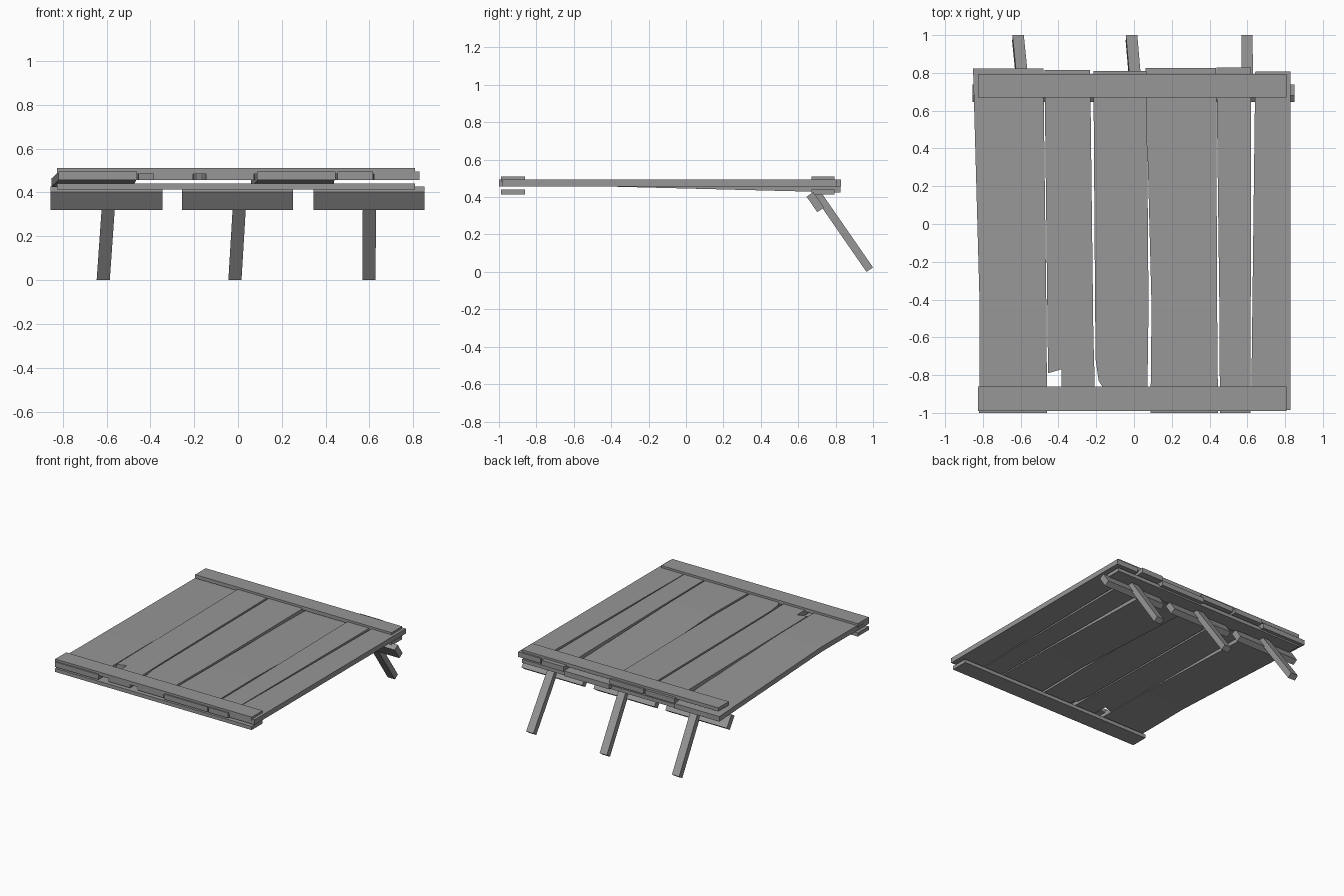
import bpy, bmesh
from mathutils import Vector, Matrix

if "Cube" in bpy.data.objects:
    bpy.data.objects.remove(bpy.data.objects["Cube"])

# Weathered dark grey
wood = bpy.data.materials.new("dark_grey")
wood.diffuse_color = (0.31, 0.31, 0.31, 1)
wood.use_nodes = True
wood.node_tree.nodes["Principled BSDF"].inputs["Base Color"].default_value = wood.diffuse_color
Z0 = 0.457      # underside of the planks
THICK = 0.038


def make_object(name, bm):
    bmesh.ops.recalc_face_normals(bm, faces=bm.faces)
    me = bpy.data.meshes.new(name)
    bm.to_mesh(me)
    bm.free()
    me.materials.append(wood)
    ob = bpy.data.objects.new(name, me)
    bpy.context.collection.objects.link(ob)
    return ob


def slab(name, stations, droop=0.0, bend=-0.44):
    """Plank lofted along y through stations (y, x_left, x_right[, y_right]); sinks behind the bend."""
    bm = bmesh.new()
    y_end = stations[-1][0]
    rings = []
    for y, a, b, *right in stations:
        yr = right[0] if right else y
        z = Z0 - droop * max(0.0, (y - bend) / (y_end - bend))
        rings.append([bm.verts.new(p) for p in
                      ((a, y, z), (b, yr, z), (b, yr, z + THICK), (a, y, z + THICK))])
    for r, s in zip(rings, rings[1:]):
        for i in range(4):
            j = (i + 1) % 4
            bm.faces.new((r[i], r[j], s[j], s[i]))
    bm.faces.new(rings[0])
    bm.faces.new(rings[-1])
    return make_object(name, bm)


def box(name, lo, hi):
    lo, hi = Vector(lo), Vector(hi)
    bm = bmesh.new()
    m = Matrix.Translation((lo + hi) / 2) @ Matrix.Diagonal((*(hi - lo), 1))
    bmesh.ops.create_cube(bm, size=1, matrix=m)
    return make_object(name, bm)


def extrude_profile(name, profile, x0, x1, lean=0.0):
    """Side profile of (y, z) points extruded along x; lean shifts x with height."""
    bm = bmesh.new()
    ends = [[bm.verts.new((x + lean * z, y, z)) for y, z in profile] for x in (x0, x1)]
    n = len(profile)
    for i in range(n):
        j = (i + 1) % n
        bm.faces.new((ends[0][i], ends[0][j], ends[1][j], ends[1][i]))
    for e in ends:
        bm.faces.new(e)
    return make_object(name, bm)


# Six uneven planks, two of them sagging at the back, two with broken front ends
slab("plank_1", [(-1.0, -0.82, -0.46), (-0.44, -0.817, -0.464), (0.822, -0.852, -0.48)], 0.032)
slab("plank_2", [(-0.985, -0.385, -0.206), (-0.77, -0.385, -0.21),
                 (-0.79, -0.455, -0.215, -0.6), (0.815, -0.474, -0.232)])
slab("plank_3", [(-0.985, -0.145, 0.072), (-0.86, -0.168, 0.072), (-0.83, -0.187, 0.072),
                 (-0.72, -0.203, 0.073), (-0.44, -0.206, 0.077), (0.81, -0.215, 0.067)])
slab("plank_4", [(-1.0, 0.087, 0.445), (-0.44, 0.093, 0.44), (0.825, 0.06, 0.435)], 0.032)
slab("plank_5", [(-1.0, 0.455, 0.617), (-0.44, 0.452, 0.618), (0.828, 0.436, 0.62)])
slab("plank_6", [(-0.985, 0.62, 0.828), (0.808, 0.642, 0.828)])

# Cross rails above and below the planks at both ends
for end, y0, y1 in (("front", -0.99, -0.86), ("back", 0.67, 0.795)):
    for level, z0 in (("top", 0.484), ("bottom", 0.414)):
        box(f"{end}_{level}_rail", (-0.825, y0, z0), (0.807, y1, z0 + 0.027))

# Tilted blocks under the back rail
block = [(0.645, 0.402), (0.702, 0.319), (0.738, 0.344), (0.681, 0.427)]
for i, (x0, x1) in enumerate(((-0.855, -0.345), (-0.255, 0.252), (0.345, 0.85))):
    extrude_profile(f"support_block_{i + 1}", block, x0, x1)

# Slanted back legs
leg = [(0.965, 0.0), (1.0, 0.024), (0.716, 0.434), (0.681, 0.41)]
for i, (x0, lean) in enumerate(((-0.645, 0.07), (-0.044, 0.06), (0.568, 0.004))):
    extrude_profile(f"back_leg_{i + 1}", leg, x0, x0 + 0.06, lean)
